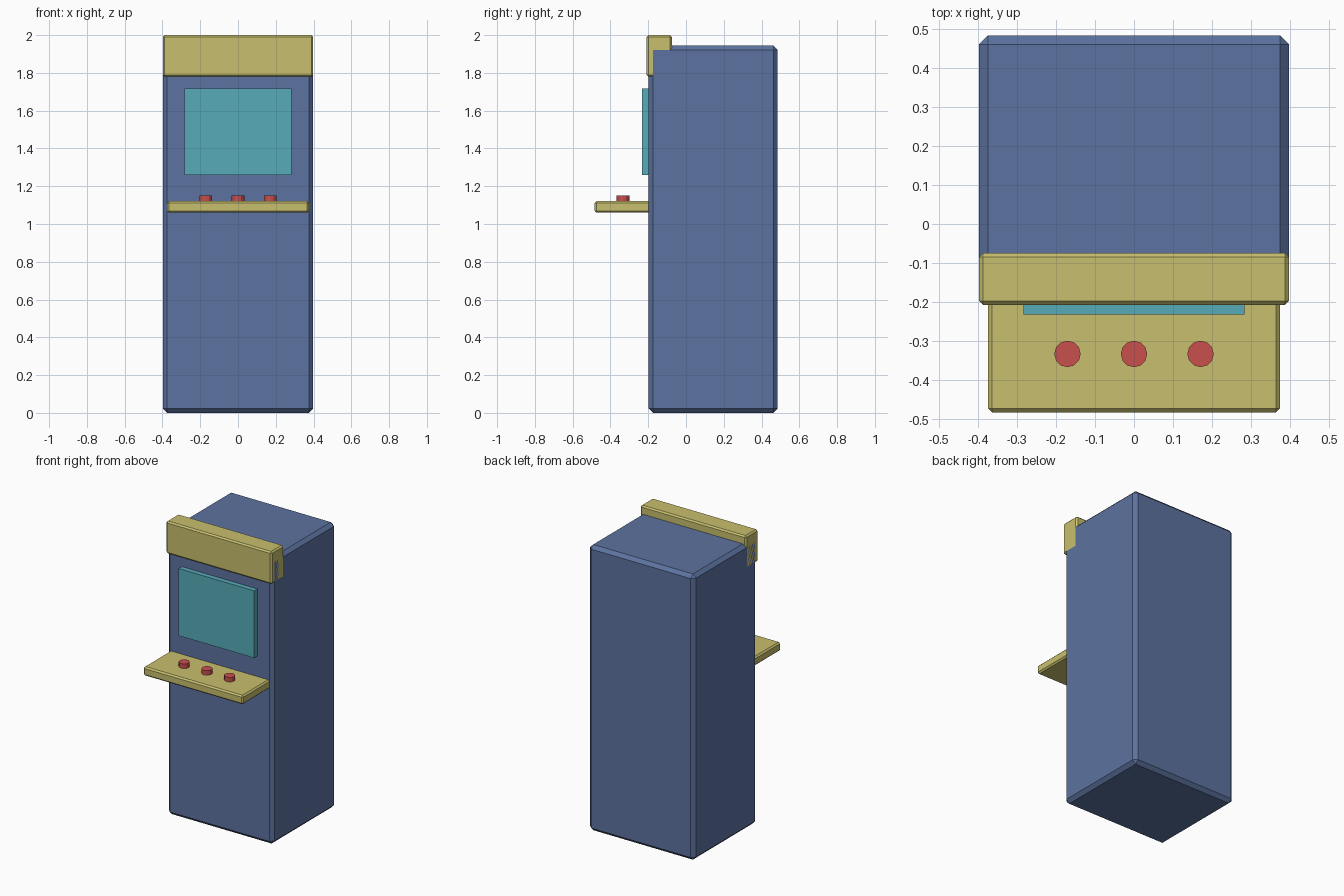
import bpy, bmesh
from mathutils import Matrix, Vector

if "Cube" in bpy.data.objects:
    bpy.data.objects.remove(bpy.data.objects["Cube"])


def material(name, rgb):
    m = bpy.data.materials.new(name)
    m.diffuse_color = (*rgb, 1)
    m.use_nodes = True
    m.node_tree.nodes["Principled BSDF"].inputs["Base Color"].default_value = m.diffuse_color
    return m


blue = material("cabinet blue", (0.107, 0.171, 0.352))
yellow = material("trim yellow", (0.578, 0.521, 0.155))
teal = material("screen teal", (0.095, 0.407, 0.479))
red = material("button red", (0.578, 0.08, 0.076))


def add_object(name, bm, mat):
    mesh = bpy.data.meshes.new(name)
    bm.to_mesh(mesh)
    bm.free()
    mesh.materials.append(mat)
    ob = bpy.data.objects.new(name, mesh)
    bpy.context.collection.objects.link(ob)
    return ob


def box(name, lo, hi, mat, bevel=0):
    lo, hi = Vector(lo), Vector(hi)
    bm = bmesh.new()
    bmesh.ops.create_cube(bm, size=1, matrix=Matrix.Translation((lo + hi) / 2)
                          @ Matrix.Diagonal((*(hi - lo), 1)))
    ob = add_object(name, bm, mat)
    if bevel:
        mod = ob.modifiers.new("chamfer", 'BEVEL')
        mod.width = bevel
        mod.segments = 1
    return ob


# Main body with chamfered edges
box("cabinet", (-0.398, -0.198, 0), (0.398, 0.485, 1.944), blue, 0.023)

# Header box across the top front
box("marquee", (-0.398, -0.208, 1.78), (0.398, -0.075, 2.0), yellow, 0.01)

# Screen plate standing proud of the front
box("screen", (-0.284, -0.232, 1.26), (0.284, -0.185, 1.717), teal)

# Control shelf, its back edge sunk into the cabinet
box("control_panel", (-0.375, -0.484, 1.06), (0.375, -0.182, 1.121), yellow, 0.01)

# Three round buttons
for i, x in enumerate((-0.171, 0, 0.171)):
    bm = bmesh.new()
    bmesh.ops.create_cone(bm, cap_ends=True, segments=12, radius1=0.034,
                          radius2=0.034, depth=0.045,
                          matrix=Matrix.Translation((x, -0.334, 1.1295)))
    add_object(f"button_{i + 1}", bm, red)
